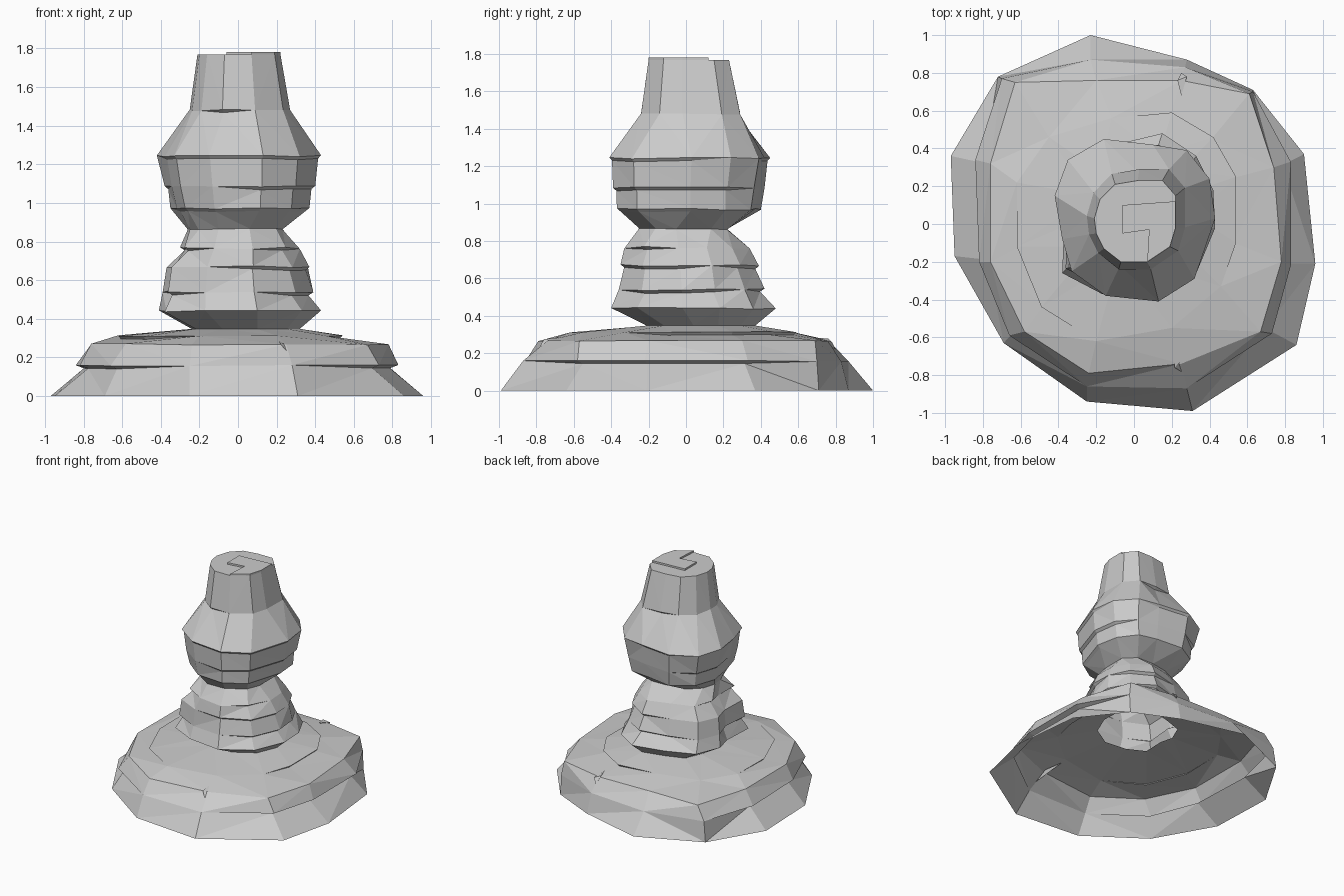
import bpy, bmesh, random
from mathutils import Vector

random.seed(4)
cube = bpy.data.objects.get("Cube")
if cube:
    bpy.data.objects.remove(cube, do_unlink=True)

stone = bpy.data.materials.new("light grey")
stone.use_nodes = True
GREY = (0.6, 0.6, 0.6, 1)
stone.diffuse_color = GREY
stone.node_tree.nodes["Principled BSDF"].inputs["Base Color"].default_value = GREY

# Irregular twelve-sided outlines, clockwise from the back
FOOT = [(-.23, 1), (.28, .87), (.63, .71), (.9, .37), (.96, -.21), (.86, -.64),
        (.31, -.99), (-.25, -.94), (-.69, -.63), (-.95, -.17), (-.97, .36), (-.72, .78)]
SKIRT = [(-.23, .87), (.27, .83), (.63, .7), (.83, .33), (.83, -.22), (.73, -.58),
         (.28, -.87), (-.25, -.86), (-.66, -.59), (-.82, -.2), (-.84, .34), (-.7, .77)]
SHOULDER = [(-.2, .76), (.25, .76), (.61, .69), (.74, .3), (.78, -.2), (.67, -.57),
            (.25, -.74), (-.24, -.79), (-.58, -.57), (-.76, -.2), (-.76, .32), (-.63, .75)]
DISC = [(-.12, .56), (.2, .59), (.42, .46), (.54, .25), (.54, -.1), (.46, -.33),
        (.2, -.55), (-.2, -.62), (-.49, -.44), (-.62, -.12), (-.62, .22), (-.45, .46)]
LOW_BULGE = [(-.1, .42), (.15, .48), (.33, .36), (.42, .18), (.43, -.02), (.33, -.26),
             (.1, -.4), (-.17, -.37), (-.38, -.26), (-.37, 0), (-.41, .15), (-.33, .34)]
HIGH_BULGE = [(-.16, .45), (.1, .42), (.28, .39), (.4, .24), (.43, .03), (.32, -.29),
              (.13, -.41), (-.15, -.38), (-.33, -.25), (-.38, -.08), (-.42, .15), (-.35, .34)]
STEM = [(-.1, .21), (.02, .23), (.15, .23), (.22, .15), (.22, -.02), (.19, -.12),
        (.07, -.2), (-.07, -.2), (-.16, -.13), (-.2, -.05), (-.21, .03), (-.18, .13)]


def finish(bm, name):
    bmesh.ops.recalc_face_normals(bm, faces=bm.faces[:])
    mesh = bpy.data.meshes.new(name)
    bm.to_mesh(mesh)
    bm.free()
    mesh.materials.append(stone)
    obj = bpy.data.objects.new(name, mesh)
    bpy.context.collection.objects.link(obj)


def fit(points, x0, x1, y0, y1):
    """Resize an outline to the given extents."""
    xs, ys = zip(*points)
    return [(x0 + (x - min(xs)) / (max(xs) - min(xs)) * (x1 - x0),
             y0 + (y - min(ys)) / (max(ys) - min(ys)) * (y1 - y0)) for x, y in points]


def layered_shell(name, rings, cap=False):
    """Skin stacked rings; listed corners get an overhanging cracked lip."""
    bm = bmesh.new()
    loops = []
    for z, outline, wobble, lips, depth in rings:
        upper = [Vector((x, y, z + random.uniform(-wobble, wobble))) for x, y in outline]
        lower = []
        for i, p in enumerate(upper):
            q = p.copy()
            if i in lips:
                q -= Vector((p.x, p.y, 0)).normalized() * depth
                q.z -= 0.016
            lower.append(q)
        loops += [[bm.verts.new(p) for p in ring] for ring in (lower, upper)]
    for low, high in zip(loops, loops[1:]):
        for i in range(len(low)):
            j = (i + 1) % len(low)
            bm.faces.new((low[i], low[j], high[j], high[i]))
    if cap:
        bm.faces.new(loops[-1])
    bmesh.ops.remove_doubles(bm, verts=bm.verts[:], dist=0.0005)
    bmesh.ops.triangulate(bm, faces=[f for f in bm.faces if len(f.verts) == 4])
    finish(bm, name)


# Wide hollow foot, open underneath
neck = fit(LOW_BULGE, -.24, .32, -.21, .37)
layered_shell("flared_base", [
    (0, FOOT, 0, (), 0),
    (.158, SKIRT, .004, (3, 4, 5, 8, 9, 10), .045),
    (.268, SHOULDER, .004, (), 0),
    (.312, DISC, .004, (1, 2, 3, 4, 8, 9), .015),
    (.348, neck, 0, (), 0),
])

# Two stacked bulges and the tapered stem
layered_shell("turned_column", [
    (.348, neck, 0, (), 0),
    (.44, LOW_BULGE, .004, (), 0),
    (.54, fit(LOW_BULGE, -.39, .39, -.36, .42), .006, (0, 1, 3, 4, 5, 8, 9), .025),
    (.67, fit(LOW_BULGE, -.37, .37, -.35, .39), .005, (1, 2, 4, 5, 6), .02),
    (.765, fit(LOW_BULGE, -.3, .32, -.33, .34), .006, (5, 8, 10), .025),
    (.865, fit(STEM, -.26, .23, -.25, .22), .004, (), 0),
    (.97, fit(HIGH_BULGE, -.35, .37, -.37, .4), .005, (4, 5, 6, 7, 8, 9), .02),
    (1.085, fit(HIGH_BULGE, -.38, .4, -.39, .42), .004, (3, 4, 5, 6, 10, 11), .02),
    (1.243, HIGH_BULGE, .004, (0, 1, 4, 5, 6, 7, 8, 9), .015),
    (1.48, fit(STEM, -.25, .27, -.24, .29), .004, (1, 7), .02),
    (1.768, STEM, 0, (), 0),
], cap=True)

# Small raised step on top, reaching the rim
bm = bmesh.new()
step = [(-.06, .1), (.22, .12), *STEM[4:7], (.08, -.03), (-.06, -.05)]
face = bm.faces.new([bm.verts.new((x, y, 1.768)) for x, y in step])
raised = bmesh.ops.extrude_face_region(bm, geom=[face])
bmesh.ops.translate(bm, vec=(0, 0, .014),
                    verts=[v for v in raised["geom"] if isinstance(v, bmesh.types.BMVert)])
finish(bm, "top_step")

# Chipped wedges on the shoulder, front and back
chips = {
    "front_chip": [(.21, -.58, .295), (.215, -.76, .275), (.28, -.8, .2), (.27, -.7, .265)],
    "back_chip": [(.25, .68, .285), (.23, .76, .278), (.25, .8, .22), (.28, .78, .26)],
}
for name, corners in chips.items():
    bm = bmesh.new()
    bmesh.ops.convex_hull(bm, input=[bm.verts.new(p) for p in corners])
    finish(bm, name)
